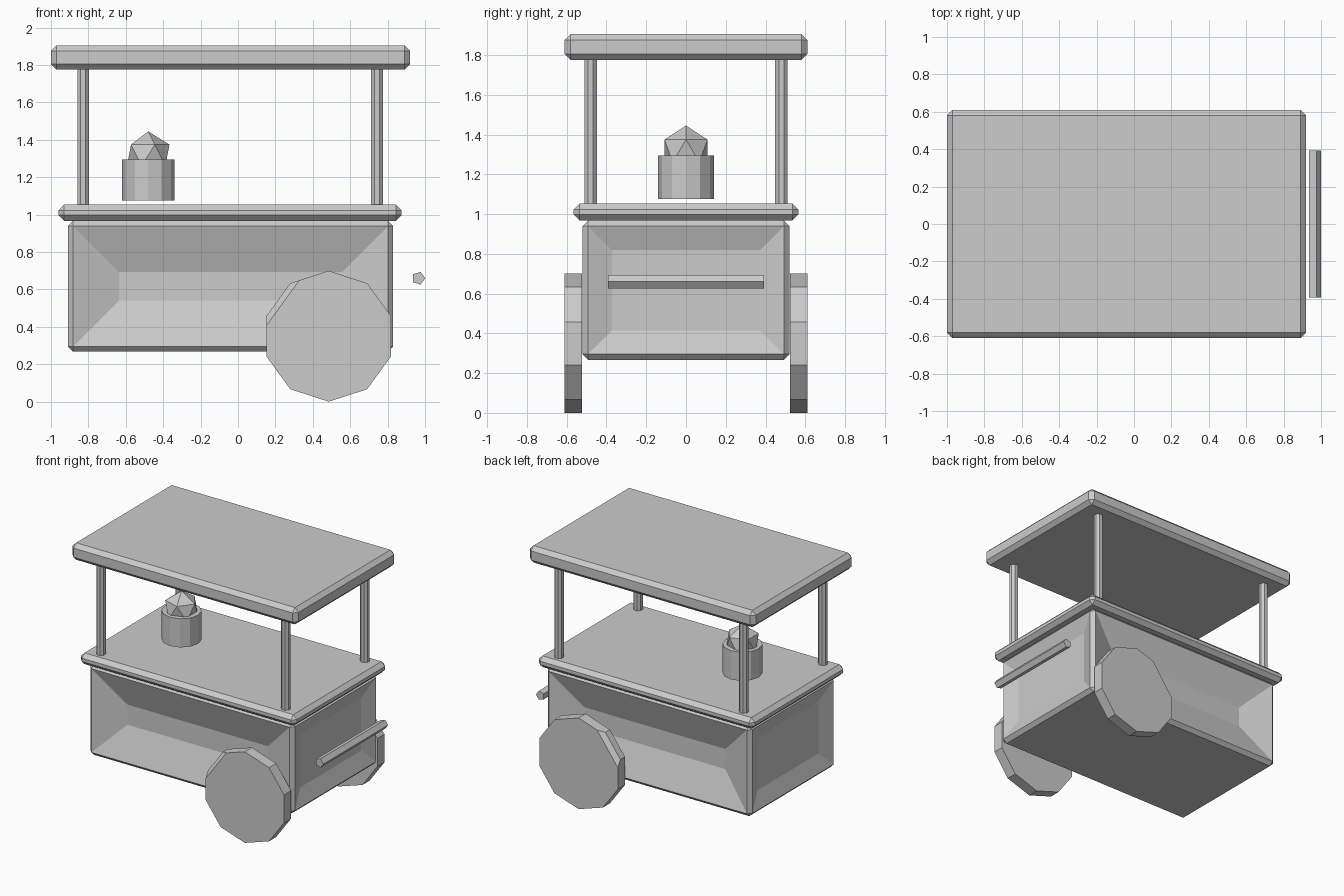
import bpy, bmesh, math
from mathutils import Matrix, Vector

if "Cube" in bpy.data.objects:
    bpy.data.objects.remove(bpy.data.objects["Cube"])

grey = bpy.data.materials.new("plain grey")
grey.diffuse_color = (0.6, 0.6, 0.6, 1)
grey.use_nodes = True
grey.node_tree.nodes["Principled BSDF"].inputs["Base Color"].default_value = grey.diffuse_color


def finish(bm, name):
    """Turn a bmesh into a flat-shaded grey object."""
    bmesh.ops.recalc_face_normals(bm, faces=bm.faces[:])
    mesh = bpy.data.meshes.new(name)
    bm.to_mesh(mesh)
    bm.free()
    mesh.materials.append(grey)
    obj = bpy.data.objects.new(name, mesh)
    bpy.context.collection.objects.link(obj)
    return obj


def bevelled_box(x0, x1, half_y, z0, z1, bevel):
    bm = bmesh.new()
    place = (Matrix.Translation(((x0 + x1) / 2, 0, (z0 + z1) / 2))
             @ Matrix.Diagonal((x1 - x0, 2 * half_y, z1 - z0, 1)))
    bmesh.ops.create_cube(bm, size=1, matrix=place)
    bmesh.ops.bevel(bm, geom=bm.edges[:], offset=bevel, segments=1,
                    affect='EDGES', profile=0.5)
    return bm


def prism(sides, radius, length, center, axis='Z', turn=0.0):
    """Closed cylinder; turn rotates its sides around its own axis."""
    bm = bmesh.new()
    tilt = Matrix.Rotation(math.pi / 2, 4, 'X') if axis == 'Y' else Matrix()
    place = Matrix.Translation(center) @ tilt @ Matrix.Rotation(turn, 4, 'Z')
    bmesh.ops.create_cone(bm, cap_ends=True, segments=sides, radius1=radius,
                          radius2=radius, depth=length, matrix=place)
    return bm


# Cart body with shallow sunken panels on its four walls
body = bevelled_box(-0.91, 0.83, 0.52, 0.267, 0.967, 0.028)
body.normal_update()
for axis, inset, depth in ((1, 0.245, 0.088), (0, 0.12, 0.043)):
    walls = [f for f in body.faces if abs(f.normal[axis]) > 0.99]
    bmesh.ops.inset_individual(body, faces=walls, thickness=inset,
                               depth=-depth, use_even_offset=True)
finish(body, "cart_body")

# Counter and roof slabs
finish(bevelled_box(-0.96, 0.875, 0.565, 0.967, 1.053, 0.03), "counter")
finish(bevelled_box(-1.0, 0.92, 0.61, 1.775, 1.905, 0.03), "roof")

# Roof posts
for x, end in ((-0.828, "left"), (0.743, "right")):
    for y, side in ((-0.48, "front"), (0.48, "back")):
        finish(prism(8, 0.034, 0.76, (x, y, 1.413), turn=math.pi / 8),
               f"{side}_{end}_post")

# Wheels, each with one chamfered edge on the outer face
wheel_mid = Vector((0.485, 0, 0.35))
for s, side in ((-1, "front"), (1, "back")):
    wheel = prism(10, 0.35, 0.086, wheel_mid + Vector((0, s * 0.567, 0)), 'Y',
                  math.pi / 2)
    # Make sure a corner points straight up
    if not any(abs(v.co.x - 0.485) < 0.001 for v in wheel.verts):
        bmesh.ops.rotate(wheel, verts=wheel.verts[:], cent=wheel_mid,
                         matrix=Matrix.Rotation(math.pi / 10, 3, 'Y'))
    corner = wheel_mid + Vector((-0.269, s * 0.61, 0.196))
    edge = min(wheel.edges, key=lambda e: (
        (e.verts[0].co + e.verts[1].co) / 2 - corner).length)
    bmesh.ops.bevel(wheel, geom=[edge], offset=0.03, segments=1,
                    affect='EDGES', profile=0.5)
    finish(wheel, f"{side}_wheel")

# Push handle, corner upwards
handle = prism(5, 0.036, 0.785, (0.965, 0, 0.66), 'Y', math.pi / 2)
top = max(v.co.z for v in handle.verts)
if top < 0.695:
    bmesh.ops.rotate(handle, verts=handle.verts[:], cent=(0.965, 0, 0.66),
                     matrix=Matrix.Rotation(math.pi, 3, 'Y'))
finish(handle, "push_handle")

# Pot with a faceted ball resting in it
finish(prism(12, 0.14, 0.22, (-0.48, 0, 1.185)), "pot")
ball = bmesh.new()
bmesh.ops.create_icosphere(ball, subdivisions=1, radius=0.127,
                           matrix=Matrix.Translation((-0.48, 0, 1.318)))
finish(ball, "faceted_ball")
